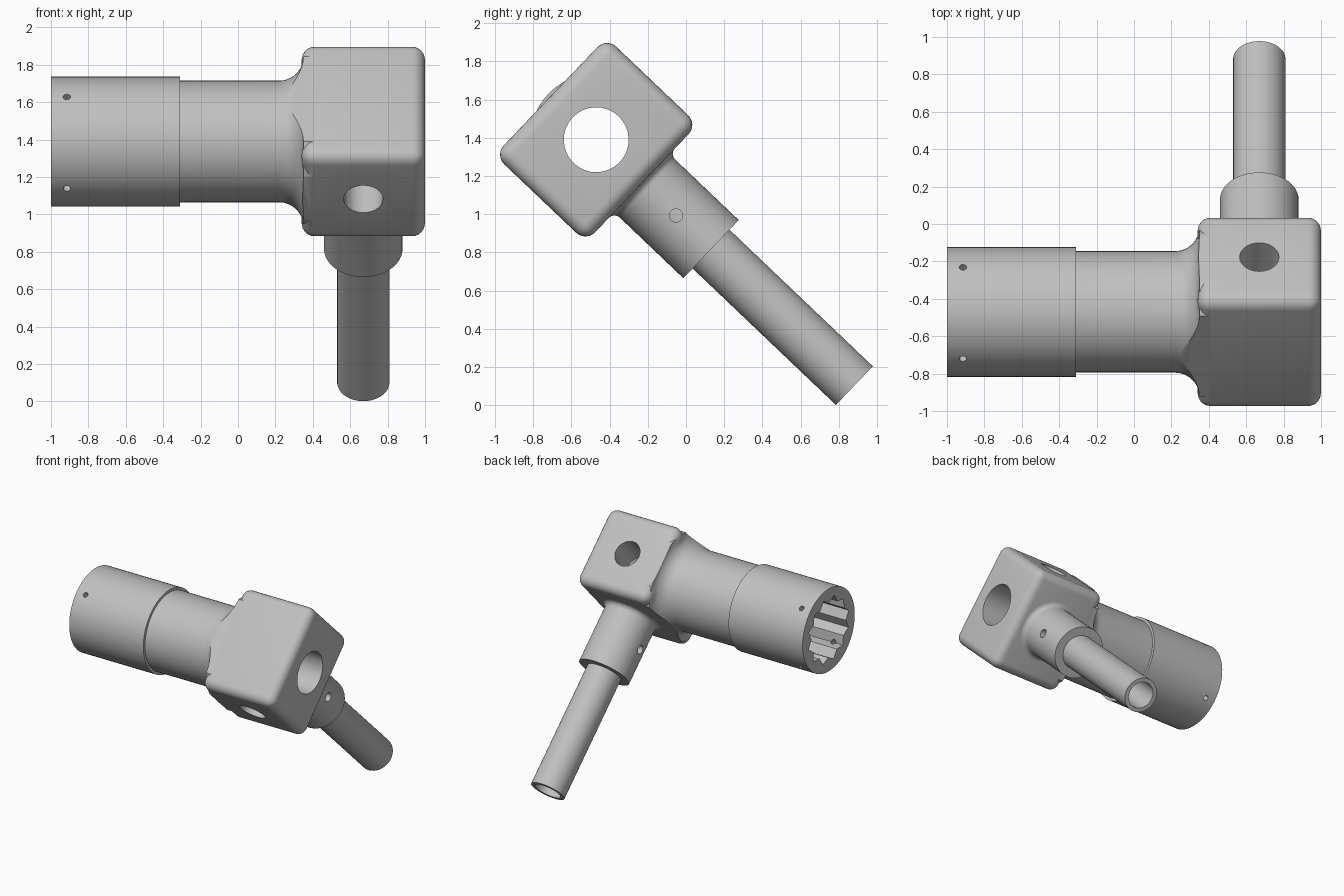
import bpy, bmesh
from math import sin, cos, pi, radians
from mathutils import Matrix, Vector

if "Cube" in bpy.data.objects:
    bpy.data.objects.remove(bpy.data.objects["Cube"], do_unlink=True)

grey = bpy.data.materials.new("plain grey")
grey.use_nodes = True
grey.diffuse_color = (0.53, 0.53, 0.53, 1)
grey.node_tree.nodes["Principled BSDF"].inputs["Base Color"].default_value = grey.diffuse_color

# Everything is built square to the block, then tilted about x into place
CX, HX, HU, HV = 0.67, 0.33, 0.33, 0.425
PLACE = Matrix.Translation((0, -0.47, 1.39)) @ Matrix.Rotation(radians(-43.6), 4, 'X')
FRAME = {'X': Matrix(((0, 0, 1), (1, 0, 0), (0, 1, 0))),
         'Y': Matrix(((0, 1, 0), (0, 0, 1), (1, 0, 0))),
         'Z': Matrix.Identity(3)}


def finish(name, bm):
    bmesh.ops.recalc_face_normals(bm, faces=bm.faces[:])
    mesh = bpy.data.meshes.new(name)
    bm.to_mesh(mesh)
    bm.free()
    mesh.materials.append(grey)
    ob = bpy.data.objects.new(name, mesh)
    bpy.context.collection.objects.link(ob)
    return ob


def lathe(name, profile, axis, centre=(0, 0, 0), hollow=False, sides=64, point_depth=0):
    """Revolve (position, radius) pairs; point_depth alternates radii into a star."""
    bm = bmesh.new()
    rings = []
    for pos, rad in profile:
        ring = []
        for i in range(sides):
            a = 2 * pi * i / sides
            r = rad - point_depth * (i % 2)
            ring.append(bm.verts.new(FRAME[axis] @ Vector((r * cos(a), r * sin(a), pos)) + Vector(centre)))
        rings.append(ring)
    pairs = list(zip(rings, rings[1:]))
    if hollow:
        pairs.append((rings[-1], rings[0]))
    else:
        bm.faces.new(rings[0])
        bm.faces.new(rings[-1])
    for a, b in pairs:
        for i in range(sides):
            j = (i + 1) % sides
            bm.faces.new((a[i], a[j], b[j], b[i]))
    return finish(name, bm)


def box(name, centre, half, bevel=0.0):
    bm = bmesh.new()
    bmesh.ops.create_cube(bm, size=2)
    bmesh.ops.scale(bm, vec=half, verts=bm.verts)
    if bevel:
        bmesh.ops.bevel(bm, geom=bm.edges[:], offset=bevel, segments=6,
                        profile=0.5, affect='EDGES')
    bmesh.ops.translate(bm, vec=centre, verts=bm.verts)
    return finish(name, bm)


def combine(ob, other, operation):
    mod = ob.modifiers.new("combine", 'BOOLEAN')
    mod.operation, mod.object, mod.solver = operation, other, 'EXACT'
    bpy.ops.object.select_all(action='DESELECT')
    bpy.context.view_layer.objects.active = ob
    ob.select_set(True)
    bpy.ops.object.modifier_apply(modifier=mod.name)
    bpy.data.objects.remove(other, do_unlink=True)


def fillet(pos, radius, size, steps=8):
    """Concave quarter arc widening from a cylinder to a wall at pos."""
    arc = [(i * pi / 2 / steps) for i in range(steps + 1)]
    return [(pos - size + size * sin(a), radius + size * (1 - cos(a))) for a in arc]


# Block with flared neck and rod sleeve
body = box("block_body", (CX, 0, 0), (HX, HU, HV), 0.07)
wall = CX - HX + 0.01
neck = lathe("neck", [(-0.31, 0.325)] + fillet(wall, 0.325, 0.13) + [(0.5, 0.455)], 'X')
combine(neck, box("neck_limit", (0, 0, 0), (0.42, HU - 0.001, HV - 0.002)), 'INTERSECT')
combine(body, neck, 'UNION')
flare = [(-p, r) for p, r in fillet(-HU, 0.21, 0.04)]
sleeve = lathe("sleeve", [(0.83, 0.21)] + flare + [(HU - 0.1, 0.25)], 'Y', (CX, 0, 0))
combine(body, sleeve, 'UNION')

# Bores through the block, and the pin hole across the sleeve
combine(body, lathe("long_bore", [(-0.5, 0.17), (1.2, 0.17)], 'X', sides=32), 'DIFFERENCE')
combine(body, lathe("cross_bore", [(-0.6, 0.105), (0.6, 0.105)], 'Z', (CX, 0, 0), sides=32), 'DIFFERENCE')
combine(body, lathe("rod_bore", [(0.36, 0.139), (1, 0.139)], 'Y', (CX, 0, 0)), 'DIFFERENCE')
combine(body, lathe("pin_hole", [(0.4, 0.035), (0.95, 0.035)], 'X', (0, 0.576, 0), sides=24), 'DIFFERENCE')

# Hollow rod
rod = lathe("rod", [(0.36, 0.14), (1.866, 0.14), (1.866, 0.107), (0.36, 0.107)],
            'Y', (CX, 0, 0), hollow=True)

# Collar with twelve-point socket and four set-screw holes
collar = lathe("collar", [(-1, 0.347), (-0.31, 0.347)], 'X')
combine(collar, lathe("socket", [(-1.1, 0.275), (-0.2, 0.275)], 'X', sides=24, point_depth=0.045), 'DIFFERENCE')
for axis in 'YZ':
    hole = lathe("screw_hole", [(-0.5, 0.02), (0.5, 0.02)], axis, (-0.915, 0, 0), sides=16)
    combine(collar, hole, 'DIFFERENCE')

for ob in (body, rod, collar):
    ob.data.transform(PLACE)
    bpy.ops.object.select_all(action='DESELECT')
    bpy.context.view_layer.objects.active = ob
    ob.select_set(True)
    bpy.ops.object.shade_smooth_by_angle(angle=radians(30))
